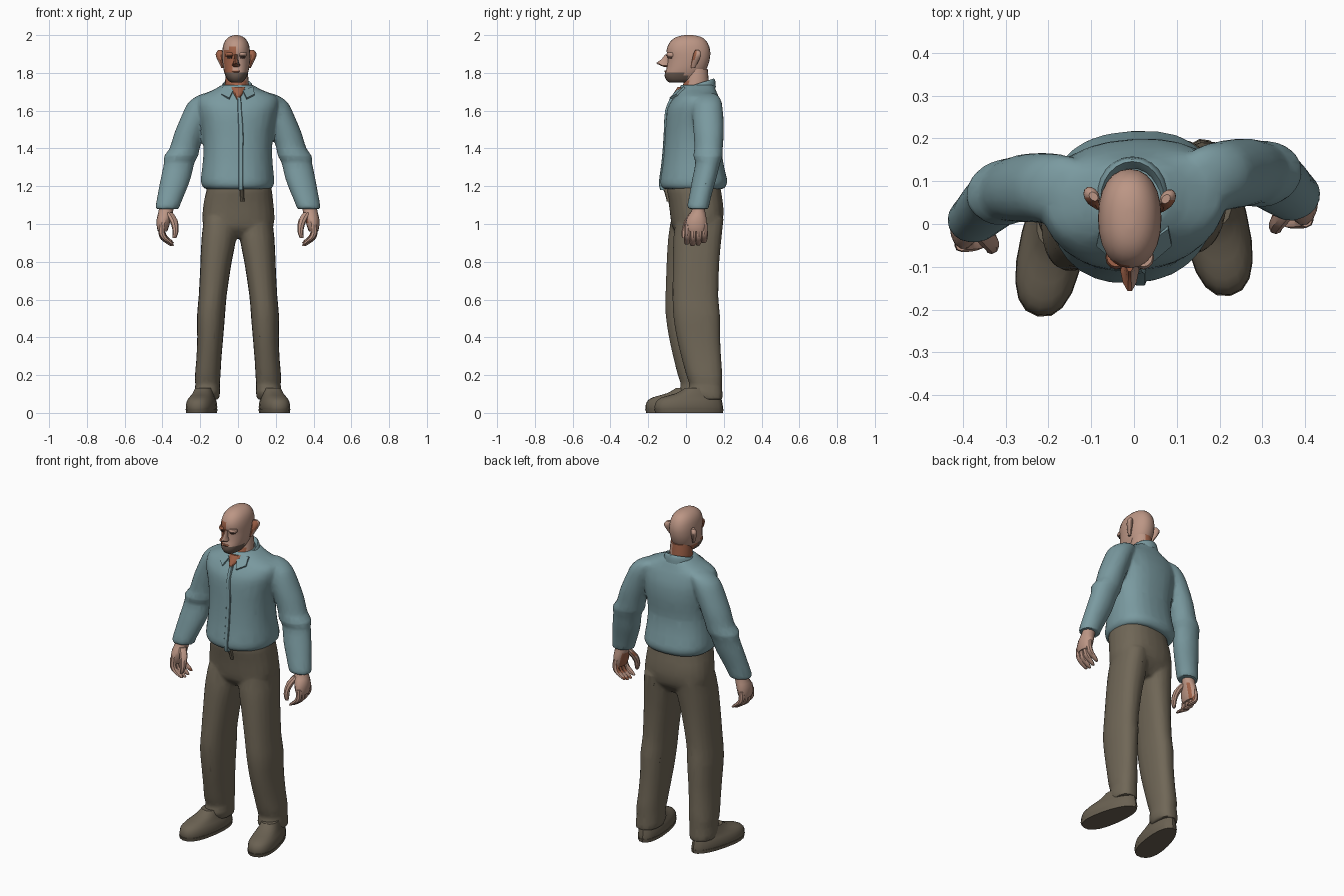
import bpy, bmesh, math
from mathutils import Matrix


def material(name, rgb):
    lin = [((c / 255 + 0.055) / 1.055) ** 2.4 for c in rgb]
    m = bpy.data.materials.new(name)
    m.diffuse_color = (*lin, 1)
    return m


MATS = [material("skin", (188, 150, 133)), material("reddened skin", (160, 98, 72)),
        material("stubble", (104, 88, 78)), material("shirt blue", (122, 154, 160)),
        material("trouser brown", (112, 103, 87)), material("shoe brown", (106, 97, 82)),
        material("dark feature", (70, 50, 44))]
SKIN, RED, STUBBLE, SHIRT, TROUSER, SHOE, DARK = range(7)


def smooth_rings(rings):
    """Insert a curved midpoint between every two rings."""
    out, last = [], len(rings) - 1
    for i in range(last):
        a, b = rings[i], rings[i + 1]
        p, q = rings[max(i - 1, 0)], rings[min(i + 2, last)]
        out += [a, tuple((9 * (s + t) - u - v) / 16 for s, t, u, v in zip(a, b, p, q))]
    return out + [rings[-1]]


def loft(bm, rings, mat, n=20, power=2.0, side=1, shear=0.0, tilt=0.0, egg=0.0, fine=True):
    """Skin horizontal sections, each (z, x0, x1, y0, y1); side -1 mirrors in x."""
    loops = []
    for z, x0, x1, y0, y1 in (smooth_rings(rings) if fine else rings):
        ring = []
        for k in range(n):
            a = math.tau * k / n
            c, s = math.cos(a), math.sin(a)
            u = math.copysign(abs(c) ** (2 / power), c) * (1 - egg * s)
            v = math.copysign(abs(s) ** (2 / power), s)
            x = side * ((x0 + x1) / 2 + u * (x1 - x0) / 2)
            y = (y0 + y1) / 2 + v * (y1 - y0) / 2
            ring.append(bm.verts.new((x, y + shear * x, z + tilt * (y - (y0 + y1) / 2))))
        loops.append(ring)
    faces = [bm.faces.new(loops[0]), bm.faces.new(loops[-1])]
    for lo, hi in zip(loops, loops[1:]):
        faces += [bm.faces.new((lo[k], lo[(k + 1) % n], hi[(k + 1) % n], hi[k])) for k in range(n)]
    for f in faces:
        f.material_index = mat


def finish(bm, name, rule=None, angle=35, fuse=None):
    """Make the object; fuse=(material, ratio) melts its pieces into one coarse skin."""
    bmesh.ops.recalc_face_normals(bm, faces=bm.faces)
    bm.normal_update()
    if rule:
        for f in bm.faces:
            f.material_index = rule(f, f.calc_center_median())
    me = bpy.data.meshes.new(name)
    bm.to_mesh(me)
    bm.free()
    for m in MATS:
        me.materials.append(m)
    ob = bpy.data.objects.new(name, me)
    bpy.context.collection.objects.link(ob)
    bpy.ops.object.select_all(action='DESELECT')
    ob.select_set(True)
    bpy.context.view_layer.objects.active = ob
    if fuse:
        r = ob.modifiers.new("fuse", 'REMESH')
        r.mode, r.voxel_size = 'VOXEL', 0.009
        s = ob.modifiers.new("soften", 'SMOOTH')
        s.factor, s.iterations = 0.5, 6
        d = ob.modifiers.new("coarsen", 'DECIMATE')
        d.ratio = fuse[1]
        for m in ("fuse", "soften", "coarsen"):
            bpy.ops.object.modifier_apply(modifier=m)
        for p in ob.data.polygons:
            p.material_index = fuse[0]
    bpy.ops.object.shade_smooth_by_angle(angle=math.radians(angle))


def build(name, rings, mat, rule=None, **kw):
    bm = bmesh.new()
    loft(bm, rings, mat, **kw)
    finish(bm, name, rule)


# Head, coloured by region: stubbled jaw and reddened cheek
def head_colour(f, c):
    if c.z < 1.808 - 0.2 * max(c.y + 0.09, 0) and c.y < 0.02:
        return STUBBLE
    if c.z < 1.80 and f.normal.z < 0.2 and c.x < 0:
        return RED
    if c.y < -0.04 and c.x < -0.02 and 1.80 < c.z < 1.945 + (c.x + .02) * .6:
        return RED
    return SKIN


build("head", [(1.748, -.03, .015, -.085, .03), (1.757, -.05, .032, -.10, .05),
               (1.785, -.067, .048, -.114, .085), (1.82, -.077, .058, -.104, .108),
               (1.85, -.082, .062, -.099, .12), (1.88, -.084, .064, -.097, .127),
               (1.92, -.083, .063, -.103, .128), (1.96, -.074, .054, -.088, .114),
               (1.985, -.055, .035, -.06, .09), (1.996, -.035, .015, -.03, .06),
               (2.0, -.018, 0, -.005, .035)], SKIN, head_colour, n=24, power=2.2)
build("neck", [(1.62, -.05, .05, -.07, .08), (1.67, -.062, .058, -.062, .12),
               (1.71, -.066, .058, -.03, .125), (1.76, -.068, .056, -.008, .12),
               (1.82, -.06, .05, 0, .115)], RED,
      lambda f, c: SKIN if c.x > .01 and c.y > .01 and c.z > 1.72 else RED)

# Face details
build("nose", [(1.832, -.022, .002, -.118, -.08), (1.84, -.032, .012, -.138, -.08),
               (1.852, -.026, .006, -.159, -.08), (1.87, -.021, .001, -.133, -.08),
               (1.897, -.018, -.002, -.112, -.08)], RED,
      lambda f, c: RED if c.x < -.008 or f.normal.z < -.3 else SKIN, n=10)
eyes, brows = bmesh.new(), bmesh.new()
for cx in (-.042, .022):
    loft(eyes, [(1.877, cx - .016, cx + .016, -.097, -.06), (1.886, cx - .017, cx + .017, -.099, -.06)],
         DARK, n=10, fine=False)
    loft(brows, [(1.886, cx - .022, cx + .022, -.098, -.05), (1.894, cx - .025, cx + .025, -.106, -.05),
                 (1.907, cx - .022, cx + .022, -.1, -.05)], SKIN, n=12)
finish(eyes, "eyes")
finish(brows, "brows", lambda f, c: RED if c.x < -.01 else SKIN)
build("mouth", [(1.803, -.034, .014, -.112, -.07), (1.808, -.036, .016, -.114, -.07),
                (1.813, -.03, .01, -.112, -.07)], RED, n=12)
for side, name in ((-1, "left"), (1, "right")):
    dx = -.01 * side
    build(name + "_ear", [(z, x0 + dx, x1 + dx, y0, y1) for z, x0, x1, y0, y1 in
                          ((1.825, .066, .078, .008, .028), (1.85, .068, .089, .008, .04),
                           (1.885, .07, .106, .012, .054), (1.905, .07, .107, .018, .056),
                           (1.92, .074, .095, .026, .046))],
          SKIN, lambda f, c: RED if f.normal.y < -.5 else SKIN, n=12, side=side, shear=.3 * side)

# Shirt: body and sleeves fused into one skin
bm = bmesh.new()
loft(bm, [(1.185, -.172, .172, -.118, .195), (1.20, -.189, .187, -.135, .212),
          (1.235, -.197, .192, -.138, .218), (1.30, -.189, .185, -.127, .202),
          (1.40, -.182, .18, -.117, .188), (1.50, -.190, .190, -.111, .198),
          (1.58, -.207, .207, -.106, .197), (1.63, -.216, .216, -.092, .187),
          (1.675, -.205, .205, -.062, .172), (1.71, -.13, .125, -.04, .157),
          (1.737, -.085, .078, -.028, .15)], SHIRT, n=28, power=2.35, shear=.05, egg=-.07)
sleeve = [(1.692, .12, .18, .06, .14), (1.675, .10, .222, .04, .165),
          (1.64, .11, .266, .022, .177), (1.58, .14, .296, .018, .182),
          (1.48, .178, .338, .022, .182), (1.40, .203, .362, .025, .175),
          (1.36, .21, .392, .016, .174), (1.325, .23, .392, .028, .16),
          (1.24, .250, .410, .010, .138), (1.16, .281, .425, -.006, .113),
          (1.10, .306, .436, -.019, .098), (1.08, .310, .436, -.016, .094)]
for side in (-1, 1):
    loft(bm, sleeve, SHIRT, n=20, side=side, shear=.07)
finish(bm, "shirt", fuse=(SHIRT, .12))

# Button strip, open collar and throat
strip = [(1.67, -.004, .016, -.083, -.05), (1.60, -.002, .020, -.111, -.08)]
strip += [(z, .002, .028, y, y + .03) for z, y in ((1.5, -.117), (1.4, -.123), (1.3, -.133),
                                                    (1.22, -.144), (1.18, -.137))]
build("button_strip", strip, SHIRT, n=12, power=5)
build("trouser_fly", [(1.2, .008, .03, -.128, -.09), (1.16, .01, .032, -.112, -.08),
                      (1.12, .014, .034, -.102, -.08)], TROUSER, n=8)
build("throat", [(1.66, -.008, .008, -.085, -.03), (1.69, -.028, .028, -.068, 0),
                 (1.725, -.048, .043, -.044, .03)], RED, n=12)
bm = bmesh.new()
loft(bm, [(1.69, -.095, .088, -.045, .158), (1.725, -.088, .08, -.038, .155),
          (1.742, -.078, .07, -.028, .146), (1.725, -.068, .06, -.015, .13)],
     SHIRT, n=24, tilt=.32)
bmesh.ops.delete(bm, geom=[f for f in bm.faces if len(f.verts) > 4 or
                           (f.calc_center_median().y < 0.0 and abs(f.calc_center_median().x) < .03)],
                 context='FACES')
for s in (-1, 1):
    pts = [(.026, -.05, 1.708), (.08, -.012, 1.728), (.088, -.052, 1.688), (.046, -.088, 1.668)]
    lo = [bm.verts.new((s * x, y + .008, z - .008)) for x, y, z in pts]
    hi = [bm.verts.new((s * x, y, z)) for x, y, z in pts]
    new = [bm.faces.new(lo), bm.faces.new(hi)]
    new += [bm.faces.new((lo[k], lo[(k + 1) % 4], hi[(k + 1) % 4], hi[k])) for k in range(4)]
    for f in new:
        f.material_index = SHIRT
finish(bm, "collar")

# Hands with curled fingers
for side, name in ((-1, "left"), (1, "right")):
    bm = bmesh.new()
    opts = dict(side=side, shear=.07)
    loft(bm, [(1.12, .335, .415, .01, .072), (1.07, .343, .42, .002, .074),
              (1.03, .354, .43, -.024, .082), (.985, .366, .43, -.032, .082),
              (.96, .376, .424, -.024, .074)], SKIN, n=14, **opts)
    for i in range(4):
        y, drop = -.02 + i * .03, (.008, 0, .004, .016)[i]
        loft(bm, [(z + drop, x - r, x + r, y - r, y + r) for z, x, r in
                  ((.99, .402, .015), (.945, .403, .017), (.918, .390, .018),
                   (.898, .366, .016), (.883, .348, .009))], SKIN, n=8, **opts)
    loft(bm, [(z, x - r, x + r, y - r, y + r) for z, x, y, r in
              ((1.06, .365, .015, .02), (1.02, .342, -.01, .022), (.98, .332, -.026, .017),
               (.95, .332, -.032, .015), (.925, .337, -.036, .009))], SKIN, n=8, **opts)
    finish(bm, name + "_hand",
           lambda f, c: RED if f.normal.x * side < -.7 and c.z < 1.04 and c.y > .02 else SKIN)

# Trousers: seat and legs fused into one skin
bm = bmesh.new()
loft(bm, [(.925, -.08, .08, -.02, .13), (.965, -.15, .15, -.06, .165),
          (1.0, -.186, .19, -.076, .188), (1.06, -.188, .192, -.084, .198),
          (1.13, -.179, .185, -.094, .192), (1.175, -.168, .18, -.103, .184),
          (1.22, -.16, .17, -.1, .18)], TROUSER, n=24, power=2.4, shear=.08)
leg = [(1.03, .008, .18, -.065, .186), (.93, .008, .193, -.08, .174),
       (.80, .033, .199, -.086, .16), (.62, .060, .208, -.090, .152),
       (.52, .068, .217, -.088, .16), (.40, .078, .216, -.070, .160),
       (.28, .088, .221, -.042, .165), (.19, .093, .229, -.018, .170),
       (.15, .096, .226, -.004, .167), (.11, .094, .232, -.014, .170),
       (.07, .102, .228, .012, .170)]
for side in (-1, 1):
    loft(bm, leg, TROUSER, n=20, power=2.3, side=side, shear=.14)
finish(bm, "trousers", fuse=(TROUSER, .12))

# Shoes, turned outwards, with thin soles
for side, name in ((-1, "left"), (1, "right")):
    bm = bmesh.new()
    loft(bm, [(.012, -.07, .07, -.19, .175), (.03, -.074, .074, -.194, .175),
              (.06, -.07, .07, -.186, .17), (.082, -.06, .06, -.155, .165),
              (.105, -.052, .052, -.075, .155), (.132, -.045, .045, -.03, .13)],
         SHOE, n=20, power=2.3, egg=.14)
    loft(bm, [(0, -.072, .072, -.190, .175), (.02, -.075, .075, -.196, .178)],
         SHOE, n=20, power=2.3, egg=.14, fine=False)
    bm.transform(Matrix.Translation((side * .187, side * .024, 0)) @ Matrix.Rotation(side * math.radians(11), 4, 'Z'))
    finish(bm, name + "_shoe")
